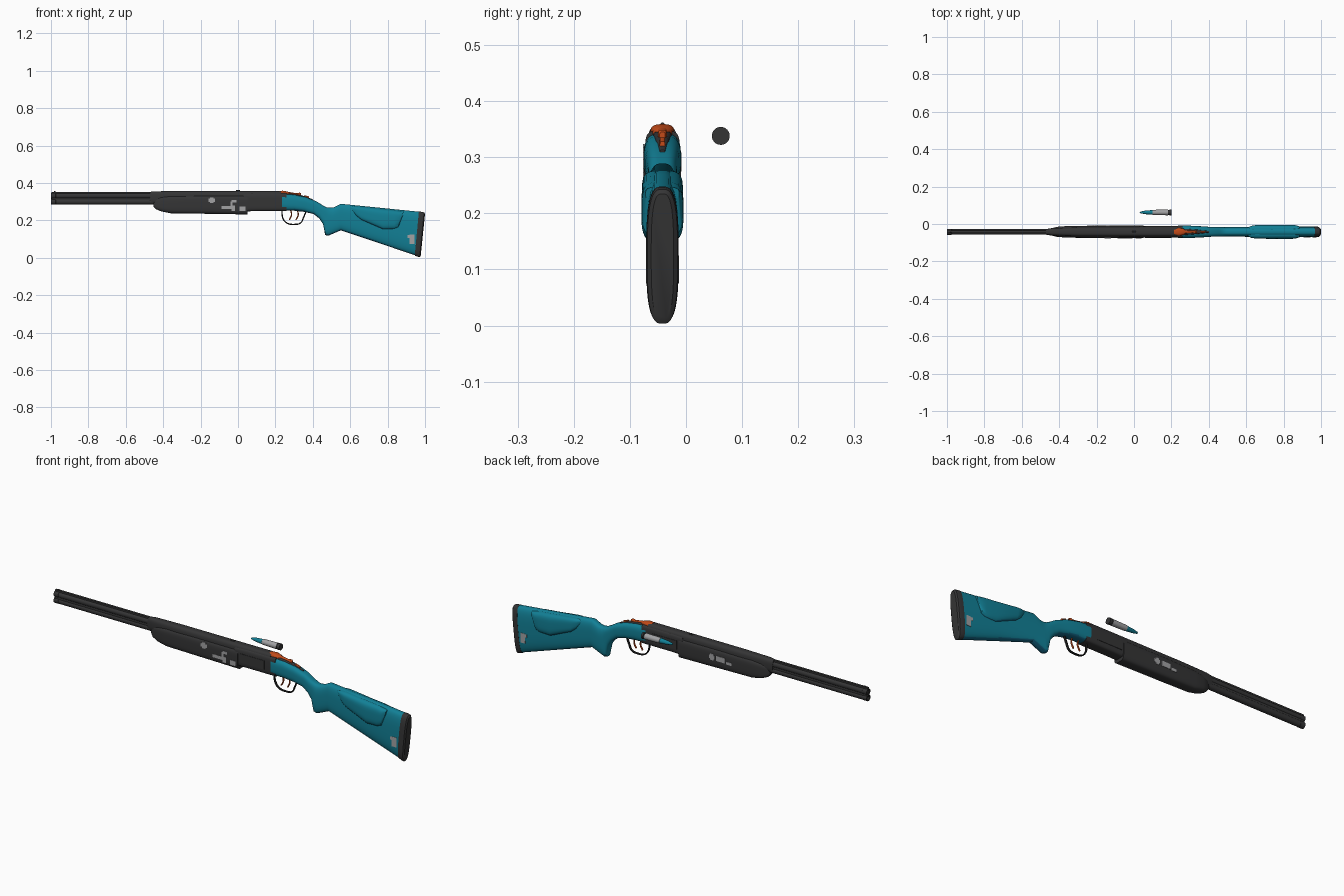
import bpy, bmesh, math
from mathutils import Vector

if "Cube" in bpy.data.objects:
    bpy.data.objects.remove(bpy.data.objects["Cube"])

GY = -0.042  # centre plane of the gun


def mat(name, r, g, b):
    m = bpy.data.materials.new(name)
    m.diffuse_color = (r, g, b, 1)
    m.use_nodes = True
    m.node_tree.nodes["Principled BSDF"].inputs["Base Color"].default_value = m.diffuse_color
    return m


DARK = mat("dark_grey", 0.035, 0.035, 0.036)
BLACK = mat("black", 0.012, 0.012, 0.012)
TEAL = mat("teal", 0.006, 0.215, 0.305)
BLUE = mat("deep_blue", 0.006, 0.125, 0.22)
ORANGE = mat("orange", 0.55, 0.07, 0.01)
GREY = mat("light_grey", 0.36, 0.36, 0.37)


def finish(bm, name, mats, rule=None):
    bmesh.ops.recalc_face_normals(bm, faces=bm.faces)
    bm.normal_update()
    if rule:
        for f in bm.faces:
            f.material_index = rule(f)
    me = bpy.data.meshes.new(name)
    bm.to_mesh(me)
    bm.free()
    for m in mats:
        me.materials.append(m)
    ob = bpy.data.objects.new(name, me)
    bpy.context.collection.objects.link(ob)
    return ob


def skin(bm, rings):
    for a, b in zip(rings, rings[1:]):
        n = len(a)
        for i in range(n):
            j = (i + 1) % n
            bm.faces.new((a[i], a[j], b[j], b[i]))


def loft(name, stations, mats, power=3.0, rule=None, n=32):
    """Stations: top x, top z, bottom x, bottom z, half width."""
    bm = bmesh.new()
    rings = []
    for xt, zt, xb, zb, w in stations:
        ring = []
        for i in range(n):
            a = 2 * math.pi * (i + 0.5) / n
            c, s = math.cos(a), math.sin(a)
            y = math.copysign(abs(c) ** (2 / power), c) * w
            t = (math.copysign(abs(s) ** (2 / power), s) + 1) / 2
            ring.append(bm.verts.new((xb + (xt - xb) * t, GY + y, zb + (zt - zb) * t)))
        rings.append(ring)
    skin(bm, rings)
    bm.faces.new(rings[0])
    bm.faces.new(rings[-1])
    return finish(bm, name, mats, rule)


def straight(rows):
    return [(x, zt, x, zb, w) for x, zt, zb, w in rows]


def lathe(name, profile, y, z, mats, rule=None, n=24):
    """Turn an (x, radius) profile about an axis along x."""
    bm = bmesh.new()
    rings = [[bm.verts.new((x, y + r * math.cos(2 * math.pi * i / n),
                            z + r * math.sin(2 * math.pi * i / n))) for i in range(n)]
             for x, r in profile]
    skin(bm, rings)
    bm.faces.new(rings[0])
    bm.faces.new(rings[-1])
    return finish(bm, name, mats, rule)


def box(name, x0, x1, y0, y1, z0, z1, m):
    bm = bmesh.new()
    bmesh.ops.create_cube(bm, size=1)
    for v in bm.verts:
        v.co = Vector((x0 + (v.co.x + .5) * (x1 - x0), y0 + (v.co.y + .5) * (y1 - y0),
                       z0 + (v.co.z + .5) * (z1 - z0)))
    return finish(bm, name, [m])


def rod(name, pts, r, m, ywide=1.0):
    """Smooth bent rod in the gun's centre plane."""
    cu = bpy.data.curves.new(name, 'CURVE')
    cu.dimensions = '3D'
    cu.bevel_depth = r
    cu.bevel_resolution = 3
    cu.use_fill_caps = True
    sp = cu.splines.new('BEZIER')
    sp.bezier_points.add(len(pts) - 1)
    for p, (x, z) in zip(sp.bezier_points, pts):
        p.co = (x, 0, z)
        p.handle_left_type = p.handle_right_type = 'AUTO'
    cu.materials.append(m)
    ob = bpy.data.objects.new(name, cu)
    ob.location.y = GY
    ob.scale.y = ywide
    bpy.context.collection.objects.link(ob)
    return ob


# Stacked barrels with bores, side filler and sighting rib
for name, z in (("lower_barrel", 0.300), ("upper_barrel", 0.331)):
    lathe(name, [(-0.9, 0.0115), (-1.0, 0.0115), (-1.0, 0.0158), (-0.975, 0.0158),
                 (-0.974, 0.015), (0.06, 0.015)], GY, z, [DARK, BLACK],
          lambda f: int(all((v.co.yz - Vector((GY, z))).length < 0.0118 for v in f.verts)))
box("barrel_side_rib", -0.995, 0.05, GY - 0.011, GY + 0.011, 0.303, 0.329, DARK)
box("top_rib", -0.998, 0.21, GY - 0.006, GY + 0.006, 0.342, 0.353, DARK)
lathe("front_bead", [(-0.985, 0.003), (-0.975, 0.003)], GY, 0.354, [DARK], n=12)

# Barrel shroud, forend and receiver
loft("barrel_shroud", straight([(-0.47, .353, .29, .015), (-0.44, .356, .29, .02),
                                (-0.3, .357, .29, .025), (0.23, .357, .29, .026)]), [DARK], 3.2)
loft("forend", straight([(-0.452, .302, .275, .012), (-0.44, .317, .261, .02),
                         (-0.41, .327, .248, .027), (-0.36, .333, .238, .031),
                         (-0.2, .335, .236, .033), (0.05, .335, .232, .033)]), [DARK], 4)
loft("receiver", straight([(0.03, .345, .248, .030), (0.1, .347, .25, .031),
                           (0.26, .347, .25, .031)]), [DARK], 5)
lathe("rear_bead", [(-0.01, 0.004), (0.01, 0.004)], GY, 0.358, [DARK], n=12)
for s in (-1, 1):
    box("receiver_panel", 0.06, 0.2, GY + s * 0.031 - .0015, GY + s * 0.031 + .0015, .275, .32, DARK)


# Stock: teal, deep blue underneath
def under(f):
    return 1 if f.normal.z < -0.6 else 0


loft("stock", [(.235, .345, .235, .252, .033), (.30, .338, .30, .252, .033),
               (.36, .325, .355, .246, .030), (.42, .302, .405, .234, .026),
               (.455, .280, .435, .210, .026), (.475, .270, .455, .180, .026),
               (.492, .268, .466, .122, .026), (.515, .271, .482, .118, .026),
               (.55, .289, .55, .147, .026), (.75, .269, .75, .08, .027),
               (.967, .247, .945, .014, .0285)], [TEAL, BLUE], 3, under, 40)
# Raised cheek panel on both sides
loft("cheek_panel", [(.600, .272, .605, .262, .020), (.625, .277, .632, .222, .032),
                     (.65, .276, .66, .200, .0365), (.775, .262, .775, .148, .0375),
                     (.835, .256, .835, .150, .0375), (.86, .252, .858, .160, .0365),
                     (.885, .247, .880, .222, .030)], [TEAL, BLUE], 3.6, under, 40)
# Recoil pad
loft("butt_pad", [(.967, .248, .945, .012, .029), (.986, .246, .963, .005, .029),
                  (.995, .243, .971, .003, .027), (1.0, .235, .977, .012, .020)],
     [DARK], 3, None, 40)

# Tang, break lever and safety button
loft("tang", [(.23, .350, .23, .32, .018), (.28, .345, .28, .31, .017),
              (.34, .335, .34, .30, .012), (.40, .313, .40, .29, .005)], [DARK], 4)
loft("lever_base", straight([(.208, .352, .335, .008), (.215, .358, .335, .017),
                             (.24, .359, .335, .021), (.262, .355, .333, .017),
                             (.275, .351, .333, .008)]), [ORANGE], 2.5)
loft("lever_arm", straight([(.25, .356, .338, .010), (.29, .349, .335, .007),
                            (.315, .346, .330, .006), (.33, .349, .328, .008),
                            (.337, .345, .33, .005)]), [ORANGE], 3)
loft("safety_button", [(.355, .336, .355, .31, .005), (.38, .328, .38, .30, .005)], [ORANGE], 4)

# Trigger guard and two triggers
rod("trigger_guard", [(.235, .252), (.24, .212), (.26, .187), (.30, .179),
                      (.335, .187), (.35, .215), (.365, .252)], .0035, BLACK, 2)
for x in (.282, .318):
    rod("trigger", [(x, .255), (x + .004, .23), (x - .008, .203)], .0035, ORANGE, 1.3)


# Grey plates on the sides: x, z, width, height
def plates(name, s, off, rows):
    for x, z, w, h in rows:
        y = GY + s * off
        box(name, x - w / 2, x + w / 2, y - .002, y + .002, z - h / 2, z + h / 2, GREY)


plates("forend_plate", -1, .0322, [(-.14, .308, .036, .018), (-.14, .308, .020, .032),
                                   (-.062, .270, .055, .016), (-.025, .266, .020, .030),
                                   (-.022, .302, .026, .014), (-.034, .290, .010, .025),
                                   (.024, .262, .030, .024)])
plates("forend_plate", 1, .0322, [(-.14, .292, .032, .018), (-.14, .292, .018, .032),
                                  (-.19, .291, .05, .026), (-.235, .282, .03, .014)])
for s in (-1, 1):
    plates("stock_plate", s, .0275, [(.93, .10, .026, .05), (.925, .115, .036, .016)])

# Loose cartridge beside the gun
lathe("cartridge", [(.03, .001), (.036, .005), (.06, .0095), (.098, .0125), (.099, .0138),
                    (.182, .0155), (.183, .0135), (.189, .0135), (.190, .0160), (.2, .0160)],
      0.062, 0.338, [TEAL, GREY, DARK],
      lambda f: 0 if f.calc_center_median().x < .0983 else 1 if f.calc_center_median().x < .1823 else 2)

# Curves to meshes, then smooth shading with sharp edges
bpy.ops.object.select_all(action='SELECT')
bpy.context.view_layer.objects.active = bpy.context.scene.objects[0]
bpy.ops.object.convert(target='MESH')
bpy.ops.object.shade_smooth_by_angle(angle=math.radians(35))
